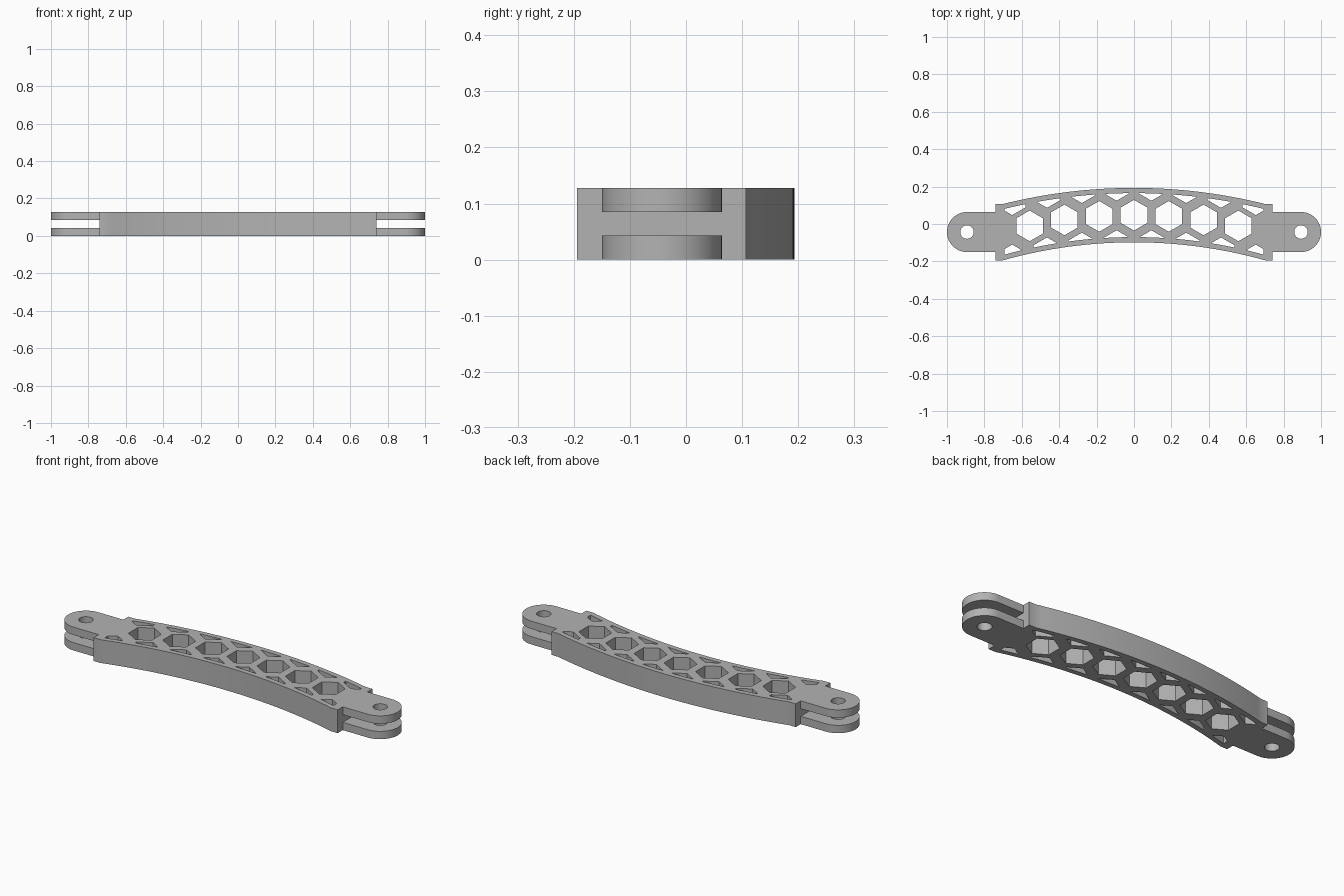
import bpy
import bmesh
import math

if "Cube" in bpy.data.objects:
    bpy.data.objects.remove(bpy.data.objects["Cube"])

HEIGHT = 0.128        # full thickness of the link
PLATE = 0.043         # thickness of one fork plate
END = 0.741           # half length of the body
SHOULDER = 0.70       # where the curved edges stop
BACK, FRONT, MIDDLE = 0.193, -0.098, 0.047   # crowns of the concentric bows
WALL = 0.028          # rim around the openings
PITCH = 0.186         # honeycomb spacing
CELL = 0.082          # hexagon radius
BOW_CENTRE = -2.70    # y of the common centre of the bows
EYE_X, EYE_Y, EYE_R = 0.893, -0.043, 0.107

grey = bpy.data.materials.new("plain_grey")
grey.use_nodes = True
colour = (0.45, 0.45, 0.45, 1)
grey.diffuse_color = colour
grey.node_tree.nodes["Principled BSDF"].inputs["Base Color"].default_value = colour


def bow(x, crown):
    """Depth at x of the concentric arc that crosses x = 0 at the crown."""
    return BOW_CENTRE + math.sqrt((crown - BOW_CENTRE) ** 2 - x * x)


def prisms(name, outlines, bottom, top):
    """One object holding an upright prism for each closed outline."""
    bm = bmesh.new()
    for outline in outlines:
        rings = [[bm.verts.new((x, y, z)) for x, y in outline] for z in (bottom, top)]
        bm.faces.new(rings[0])
        bm.faces.new(rings[1])
        for i in range(len(outline)):
            bm.faces.new((rings[0][i - 1], rings[0][i], rings[1][i], rings[1][i - 1]))
    bmesh.ops.recalc_face_normals(bm, faces=bm.faces)
    mesh = bpy.data.meshes.new(name)
    bm.to_mesh(mesh)
    bm.free()
    mesh.materials.append(grey)
    obj = bpy.data.objects.new(name, mesh)
    bpy.context.collection.objects.link(obj)
    return obj


def solid(name, outline, holes, bottom, top):
    """Prism with openings cut right through it."""
    obj = prisms(name, [outline], bottom, top)
    cutter = prisms(name + "_cutter", holes, bottom - 0.1, top + 0.1)
    cutter.hide_render = True
    cut = obj.modifiers.new("openings", "BOOLEAN")
    cut.operation = "DIFFERENCE"
    cut.solver = "EXACT"
    cut.object = cutter
    bpy.ops.object.select_all(action="DESELECT")
    obj.select_set(True)
    bpy.context.view_layer.objects.active = obj
    bpy.ops.object.modifier_apply(modifier=cut.name)
    bpy.data.objects.remove(cutter)
    bpy.ops.object.shade_smooth_by_angle(angle=math.radians(25))


def hexagon(cx):
    """Whole upright cell on the middle bow."""
    cy = bow(cx, MIDDLE)
    return [(cx + CELL * math.sin(i * math.pi / 3),
             cy + CELL * math.cos(i * math.pi / 3)) for i in range(6)]


def part_cell(cx, side):
    """Tip of a cell in the outer rows, cut off by the curved rim."""
    tip = bow(cx, MIDDLE) + side * (PITCH * math.sqrt(3) / 2 - CELL)
    half = CELL * math.sqrt(3) / 2
    rim, edge = [], []
    for i in range(-20, 21):
        x = cx + half * i / 20
        y_rim = bow(x, BACK if side > 0 else FRONT) - side * WALL
        y_edge = tip + side * abs(x - cx) / math.sqrt(3)
        if side * (y_rim - y_edge) > 0.0005 and abs(x) < 0.696:
            rim.append((x, y_rim))
            edge.append((x, y_edge))
    return rim + edge[::-1]


# Body: bowed beam with square shoulders and honeycomb openings
xs = [SHOULDER * (i / 24 - 1) for i in range(49)]
lower = [(x, bow(x, FRONT)) for x in xs]
upper = [(x, bow(x, BACK)) for x in reversed(xs)]
y_low, y_high = lower[0][1], upper[0][1]
body = [(-END, y_low)] + lower + [(END, y_low), (END, y_high)] + upper + [(-END, y_high)]

holes = [hexagon(i * PITCH) for i in range(-3, 4)]
holes += [part_cell((i + 0.5) * PITCH, side) for i in range(-4, 4) for side in (-1, 1)]
solid("honeycomb_beam", body, holes, 0, HEIGHT)

# Forks: a pair of round-ended plates with a pin hole at each end
for side, label in ((1, "left"), (-1, "right")):
    arc = [math.pi * (i / 32 - 0.5) for i in range(33)]
    plate = [(side * END, EYE_Y - EYE_R)]
    plate += [(side * (EYE_X + EYE_R * math.cos(a)), EYE_Y + EYE_R * math.sin(a)) for a in arc]
    plate.append((side * END, EYE_Y + EYE_R))
    ring = [math.tau * i / 40 for i in range(40)]
    pin = [(side * EYE_X + 0.036 * math.cos(a), EYE_Y + 0.036 * math.sin(a)) for a in ring]
    solid(label + "_lower_fork", plate, [pin], 0, PLATE)
    solid(label + "_upper_fork", plate, [pin], HEIGHT - PLATE, HEIGHT)
